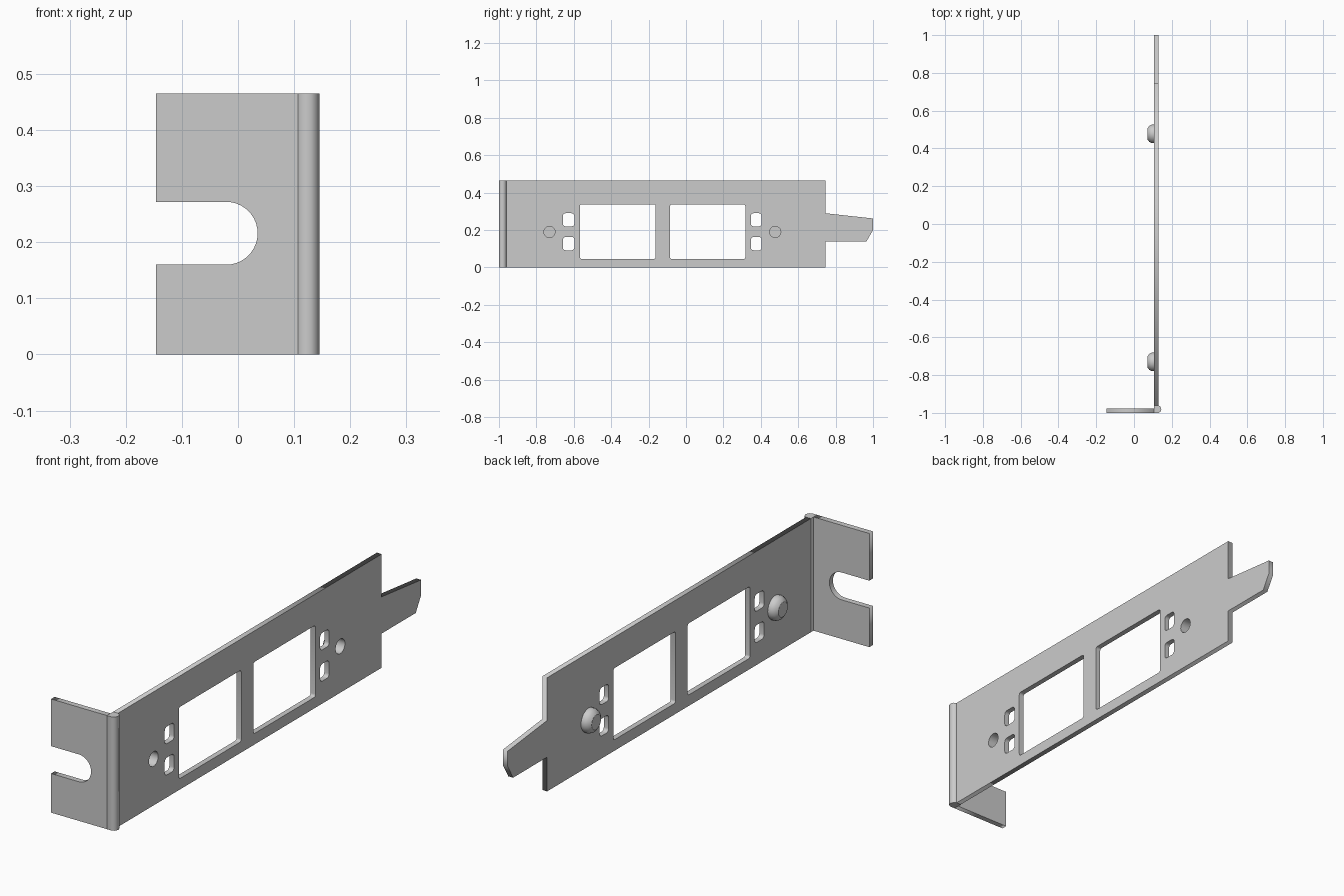
import bpy, bmesh
from math import sin, cos, pi
from mathutils import Matrix

if "Cube" in bpy.data.objects:
    bpy.data.objects.remove(bpy.data.objects["Cube"])

PX0, PX1 = 0.107, 0.129      # plate thickness range in x
H = 0.465                    # bracket height


def arc(cx, cy, r, a0, a1, n):
    return [(cx + r * cos(a0 + (a1 - a0) * i / n),
             cy + r * sin(a0 + (a1 - a0) * i / n)) for i in range(n + 1)]


def round_rect(x0, x1, y0, y1, r):
    pts = []
    for k, (cx, cy) in enumerate([(x1 - r, y1 - r), (x0 + r, y1 - r),
                                  (x0 + r, y0 + r), (x1 - r, y0 + r)]):
        pts += arc(cx, cy, r, k * pi / 2, (k + 1) * pi / 2, 4)
    return pts


def finish(bm, name):
    bmesh.ops.remove_doubles(bm, verts=bm.verts, dist=1e-5)
    bmesh.ops.recalc_face_normals(bm, faces=bm.faces)
    mesh = bpy.data.meshes.new(name)
    bm.to_mesh(mesh)
    bm.free()
    ob = bpy.data.objects.new(name, mesh)
    bpy.context.collection.objects.link(ob)
    return ob


def extruded(name, loops, depth, matrix):
    """Fill outline and hole loops, centred extrusion, then place in the world."""
    cu = bpy.data.curves.new(name + "_profile", 'CURVE')
    cu.dimensions, cu.fill_mode, cu.extrude = '2D', 'BOTH', depth / 2
    for pts in loops:
        sp = cu.splines.new('POLY')
        sp.points.add(len(pts) - 1)
        for p, (x, y) in zip(sp.points, pts):
            p.co = (x, y, 0, 1)
        sp.use_cyclic_u = True
    tmp = bpy.data.objects.new(name + "_profile", cu)
    bpy.context.collection.objects.link(tmp)
    bpy.context.view_layer.update()
    dg = bpy.context.evaluated_depsgraph_get()
    mesh = bpy.data.meshes.new_from_object(tmp.evaluated_get(dg))
    bm = bmesh.new()
    bm.from_mesh(mesh)
    bm.transform(matrix)
    bpy.data.objects.remove(tmp)
    bpy.data.meshes.remove(mesh)
    return finish(bm, name)


# Main plate with tongue, windows, small square slots and screw holes
SCREWS = [(-0.73, 0.19), (0.477, 0.19)]
outline = [(-0.96, 0), (0.745, 0), (0.745, 0.14), (0.965, 0.14), (1, 0.2),
           (1, 0.262), (0.745, 0.29), (0.745, H), (-0.96, H)]
loops = [outline]
for y0, y1 in [(-0.567, -0.163), (-0.085, 0.317)]:
    loops.append(round_rect(y0, y1, 0.045, 0.338, 0.01))
for y0, y1 in [(-0.658, -0.597), (0.347, 0.405)]:
    for z0, z1 in [(0.092, 0.163), (0.22, 0.29)]:
        loops.append(round_rect(y0, y1, z0, z1, 0.014))
for y, z in SCREWS:
    loops.append(arc(y, z, 0.03, 0, 2 * pi, 24)[:-1])
side = Matrix(((0, 0, 1, (PX0 + PX1) / 2), (1, 0, 0, 0),
               (0, 1, 0, 0), (0, 0, 0, 1)))
extruded("main_plate", loops, PX1 - PX0, side)

# Mounting flange with open slot
slot = arc(-0.021, 0.216, 0.056, -pi / 2, pi / 2, 20)
flange = [(-0.146, 0), (PX0, 0), (PX0, H), (-0.146, H), (-0.146, 0.272)]
flange += slot[::-1] + [(-0.146, 0.16)]
extruded("mounting_flange", [flange], 0.023,
         Matrix.Translation((0, -0.9885, 0)) @ Matrix.Rotation(pi / 2, 4, 'X'))

# Rounded bead along the bend
bend = [(PX0, -1), (0.13, -1), (0.14, -0.994), (0.145, -0.98),
        (0.14, -0.967), (PX1, -0.96), (PX0, -0.96)]
extruded("bend_bead", [bend], H, Matrix.Translation((0, 0, H / 2)))

# Dimpled bosses on the inner side, closing the round holes
profile = [(0.03, PX0), (0.049, PX0), (0.049, 0.094), (0.043, 0.081),
           (0.03, 0.072), (0, 0.072)]
cup = [(0, 0.088), (0.03, 0.088), (0.03, PX0)]
for i, (y, z) in enumerate(SCREWS):
    bm = bmesh.new()
    for chain in (profile, cup):
        vs = [bm.verts.new((x, y + r, z)) for r, x in chain]
        es = [bm.edges.new(e) for e in zip(vs, vs[1:])]
        bmesh.ops.spin(bm, geom=vs + es, cent=(0, y, z), axis=(1, 0, 0),
                       angle=2 * pi, steps=24)
    ob = finish(bm, f"boss_{i + 1}")
    bpy.ops.object.select_all(action='DESELECT')
    ob.select_set(True)
    bpy.context.view_layer.objects.active = ob
    bpy.ops.object.shade_smooth_by_angle(angle=0.6)
